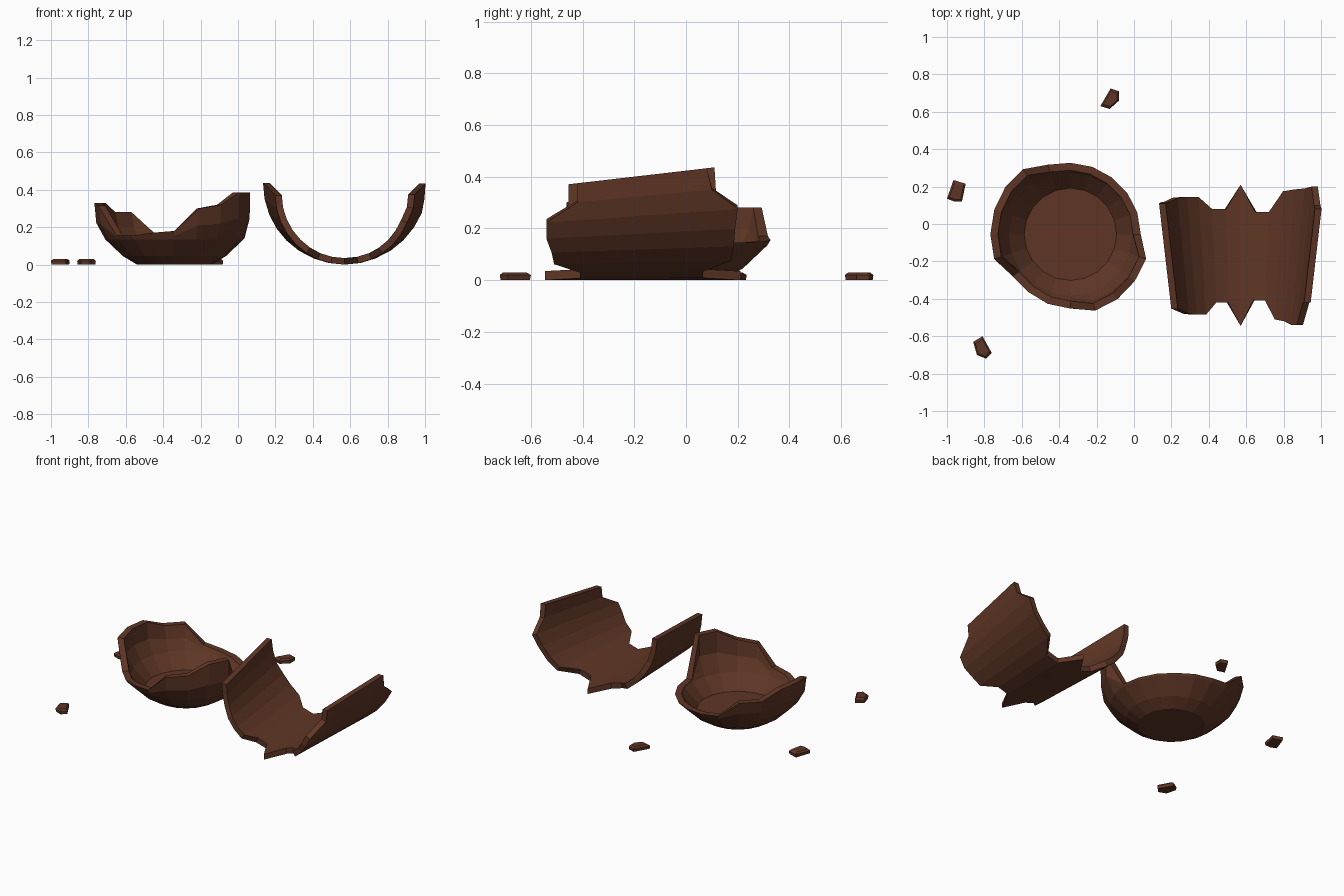
import bpy
from math import sin, cos, radians

cube = bpy.data.objects.get("Cube")
if cube:
    bpy.data.objects.remove(cube)

# Single fired-clay colour
clay = bpy.data.materials.new("brown_clay")
clay.use_nodes = True
COLOUR = (0.114, 0.037, 0.019, 1)
clay.diffuse_color = COLOUR
clay.node_tree.nodes["Principled BSDF"].inputs["Base Color"].default_value = COLOUR


def build(name, verts, faces):
    mesh = bpy.data.meshes.new(name)
    mesh.from_pydata(verts, [], faces)
    mesh.materials.append(clay)
    obj = bpy.data.objects.new(name, mesh)
    bpy.context.collection.objects.link(obj)
    return obj


def loft(rings, closed=True):
    """Quads joining successive rings of equal length."""
    n = len(rings[0])
    verts = [p for ring in rings for p in ring]
    faces = []
    for k in range(len(rings) - 1):
        for i in range(n if closed else n - 1):
            j = (i + 1) % n
            faces.append((k * n + i, k * n + j, (k + 1) * n + j, (k + 1) * n + i))
    return verts, faces


# Broken bowl: turned profile with a rim height for each of 20 columns
PROFILE = [(0, .2), (.045, .275), (.135, .37), (.21, .415), (.28, .43), (.4, .425)]
RIM = [.145, .145, .145, .145, .15, .155, .17, .28, .28, .33,
       .33, .315, .155, .155, .17, .18, .30, .32, .385, .385]
CX, CY, WALL = -.34, -.055, .04


def radius(z):
    for (z0, r0), (z1, r1) in zip(PROFILE, PROFILE[1:]):
        if z <= z1:
            return r0 + (r1 - r0) * (z - z0) / (z1 - z0)
    return PROFILE[-1][1]


def bowl_ring(height, inset=0):
    ring = []
    for i, rim in enumerate(RIM):
        z = height(rim)
        r, a = radius(z) - inset, radians(18 * i)
        ring.append((CX + r * cos(a), CY + r * sin(a), z))
    return ring


levels = [lambda h: .135, lambda h: .135 + (h - .135) * .45, lambda h: h]
outside = [bowl_ring(lambda h: 0), bowl_ring(lambda h: .045)]
outside += [bowl_ring(f) for f in levels]
inside = [bowl_ring(f, WALL) for f in reversed(levels)]
inside.append(bowl_ring(lambda h: .045, .028))
rings = outside + inside
verts, faces = loft(rings)
n = len(RIM)
faces.append(tuple(reversed(range(n))))
faces.append(tuple(range((len(rings) - 1) * n, len(rings) * n)))
build("broken_bowl", verts, faces)

# Curved wall shard: half of a tapered tube lying on its side, jagged at both ends
BACK = [.11, .115, .12, .14, .145, .145, .08, .08, .21,
        .065, .065, .175, .185, .19, .2, .1, .08]
FRONT = [-.455, -.455, -.465, -.48, -.485, -.485, -.42, -.42, -.545,
         -.41, -.41, -.51, -.52, -.54, -.54, -.42, -.42]


def shard_edge(ends, inset):
    edge = []
    for k, y in enumerate(ends):
        big = .37 + .116 * (y + .46)
        a, r = radians(11.25 * (k - 8)), big - inset
        edge.append((.57 + r * sin(a), y, big - r * cos(a)))
    return edge


loops = [shard_edge(FRONT, 0), shard_edge(BACK, 0),
         shard_edge(BACK, .035), shard_edge(FRONT, .035)]
verts, faces = loft(loops + loops[:1], closed=False)
m = len(BACK)
faces = [tuple(v % (4 * m) for v in f) for f in faces]
verts = verts[:4 * m]
faces.append((0, m, 2 * m, 3 * m))
faces.append((4 * m - 1, 3 * m - 1, 2 * m - 1, m - 1))
shard = build("curved_shard", verts, [tuple(reversed(f)) for f in faces])

# Small loose chips with chamfered tops
CHIPS = {
    "chip_left": [(-1, .135), (-.96, .12), (-.92, .12), (-.9, .215), (-.965, .235)],
    "chip_front": [(-.86, -.63), (-.84, -.7), (-.79, -.72), (-.76, -.69), (-.81, -.6)],
    "chip_back": [(-.18, .63), (-.13, .615), (-.08, .66), (-.08, .71), (-.125, .725)],
}
for name, outline in CHIPS.items():
    mx = sum(p[0] for p in outline) / 5
    my = sum(p[1] for p in outline) / 5
    layers = [[(mx + (x - mx) * s, my + (y - my) * s, z) for x, y in outline]
              for s, z in ((.95, 0), (1, .02), (.75, .03))]
    verts, faces = loft(layers)
    faces += [(4, 3, 2, 1, 0), (10, 11, 12, 13, 14)]
    build(name, verts, faces)

# Consistent outward normals
import bmesh
for obj in bpy.data.objects:
    if obj.type == 'MESH' and clay.name in obj.data.materials:
        bm = bmesh.new()
        bm.from_mesh(obj.data)
        bmesh.ops.recalc_face_normals(bm, faces=bm.faces)
        bm.to_mesh(obj.data)
        bm.free()
